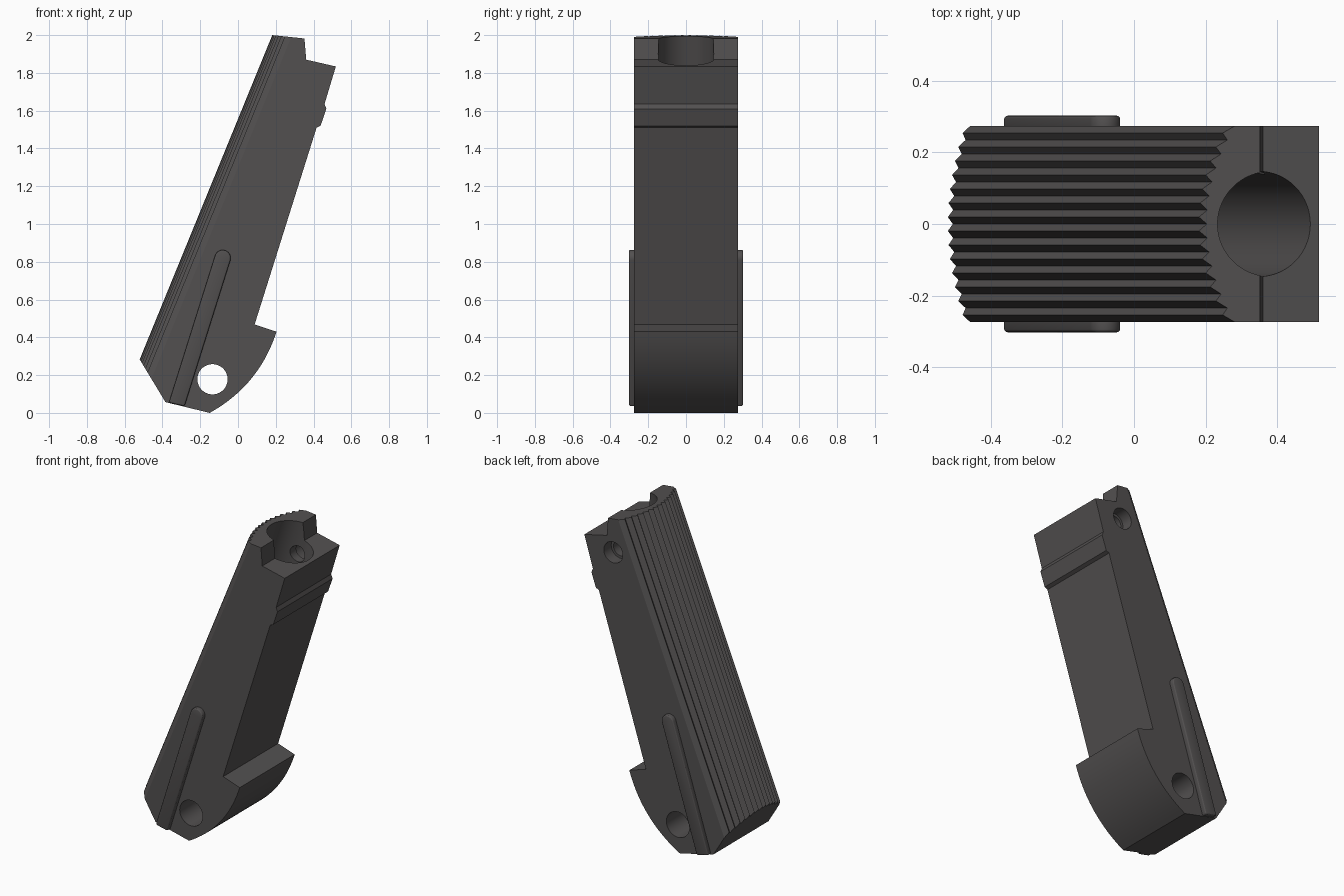
import bpy, bmesh, math
from mathutils import Vector

if "Cube" in bpy.data.objects:
    bpy.data.objects.remove(bpy.data.objects["Cube"])

HALF_W = 0.274                                  # half width of the body
AXIS = Vector((0.3, 0, 0.954)).normalized()     # bore / front face direction
BACK = Vector((0.702, 0, 1.717)).normalized()   # ribbed back direction
BACK_IN = Vector((BACK.z, 0, -BACK.x))          # from the back into the body
BACK_FOOT = Vector((-0.521, 0, 0.283))

mat = bpy.data.materials.new("dark_grey")
mat.diffuse_color = (0.085, 0.08, 0.08, 1)
mat.use_nodes = True
mat.node_tree.nodes["Principled BSDF"].inputs["Base Color"].default_value = mat.diffuse_color


def prism(name, points, sweep):
    """Close a 3D outline and sweep it along a vector."""
    bm = bmesh.new()
    face = bm.faces.new([bm.verts.new(p) for p in points])
    new = bmesh.ops.extrude_face_region(bm, geom=[face])["geom"]
    bmesh.ops.translate(bm, vec=sweep, verts=[g for g in new if isinstance(g, bmesh.types.BMVert)])
    bmesh.ops.recalc_face_normals(bm, faces=bm.faces)
    mesh = bpy.data.meshes.new(name)
    bm.to_mesh(mesh)
    bm.free()
    obj = bpy.data.objects.new(name, mesh)
    bpy.context.collection.objects.link(obj)
    return obj


def side_prism(name, xz, y0, y1):
    return prism(name, [Vector((x, y0, z)) for x, z in xz], Vector((0, y1 - y0, 0)))


def rod(name, start, sweep, radius, sides=64):
    """Cylinder from a start point along a vector lying in the y / xz planes."""
    d = sweep.normalized()
    u = Vector((0, 1, 0)) if abs(d.y) < 0.5 else Vector((1, 0, 0))
    v = d.cross(u)
    ring = [start + radius * (math.cos(a) * u + math.sin(a) * v)
            for a in (2 * math.pi * i / sides for i in range(sides))]
    return prism(name, ring, sweep)


def boolean(obj, tool, operation):
    mod = obj.modifiers.new("cut", 'BOOLEAN')
    mod.operation, mod.solver, mod.object = operation, 'EXACT', tool
    apply_mods(obj)
    bpy.data.objects.remove(tool)


def apply_mods(obj):
    bpy.context.view_layer.objects.active = obj
    for mod in list(obj.modifiers):
        bpy.ops.object.modifier_apply(modifier=mod.name)


def finish(obj):
    obj.data.materials.clear()
    obj.data.materials.append(mat)
    bpy.ops.object.select_all(action='DESELECT')
    obj.select_set(True)
    bpy.context.view_layer.objects.active = obj
    bpy.ops.object.shade_smooth_by_angle(angle=math.radians(25))


# Side outline, with the curved toe as an arc between two points
outline = [(0.182, 2.0), (0.352, 1.982), (0.361, 1.87), (0.518, 1.834), (0.458, 1.635),
           (0.468, 1.61), (0.437, 1.52), (0.416, 1.51), (0.088, 0.468), (0.204, 0.43)]
a, b, sag = Vector((0.204, 0.43)), Vector((-0.15, 0.0)), 0.055
chord = b - a
out = Vector((-chord.y, chord.x)).normalized()
for i in range(1, 25):
    t = i / 24
    p = a + chord * t + out * sag * 4 * t * (1 - t)
    outline.append((p.x, p.y))
outline += [(-0.384, 0.057), (-0.521, 0.283)]
# push the back edge outward a little so the ribbed section trims it
outline[0:1] = [(0.082, 2.0118), (0.182, 2.0)]
outline[-1] = (-0.582, 0.3846)
body = side_prism("housing_body", outline, -0.35, 0.35)

# Ribbed, gently curved back swept along the slope
TEETH = 14
section = []
for i in range(2 * TEETH + 1):
    y = -HALF_W + i * HALF_W / TEETH
    depth = 0.075 * (y / HALF_W) ** 2 + (0.022 if i % 2 == 0 else 0)
    section.append((y, depth))
section += [(HALF_W, 1.6), (-HALF_W, 1.6)]
start = BACK_FOOT - BACK * 1.2
ribs = prism("rib_section", [start + BACK_IN * d + Vector((0, y, 0)) for y, d in section], BACK * 4)
boolean(body, ribs, 'INTERSECT')

# Trim the crown to the highest back edge
boolean(body, side_prism("crown_trim", [(-1, 2.0), (1, 2.0), (1, 3), (-1, 3)], -1, 1), 'DIFFERENCE')

# Spring bore, cross pin hole and stepped retaining pin hole
bore_top = Vector((0.358, 0, 1.9))
boolean(body, rod("bore", bore_top + AXIS * 0.4, AXIS * -1.87, 0.147), 'DIFFERENCE')
boolean(body, rod("pin_hole", Vector((-0.135, -0.5, 0.178)), Vector((0, 1, 0)), 0.08), 'DIFFERENCE')
for r, y in ((0.05, 0.05), (0.066, 0.2)):
    boolean(body, rod("small_pin_hole", Vector((0.316, y, 1.775)), Vector((0, 0.5, 0)), r, 40), 'DIFFERENCE')
finish(body)

# Guide rails on both sides: long strips with a round upper end
side = Vector((AXIS.z, 0, -AXIS.x))
cap, R = Vector((-0.081, 0, 0.82)), 0.0425
rail = [(-0.283, 0.035), (-0.366, 0.054)]
for i in range(17):
    ang = math.pi * (1 - i / 16)
    p = cap + R * (math.cos(ang) * side + math.sin(ang) * AXIS)
    rail.append((p.x, p.z))
for label, s in (("left", 1), ("right", -1)):
    obj = side_prism("guide_rail_" + label, rail, s * 0.255, s * 0.303)
    mod = obj.modifiers.new("round", 'BEVEL')
    mod.width, mod.segments = 0.01, 3
    mod.limit_method, mod.angle_limit = 'ANGLE', math.radians(40)
    apply_mods(obj)
    finish(obj)
